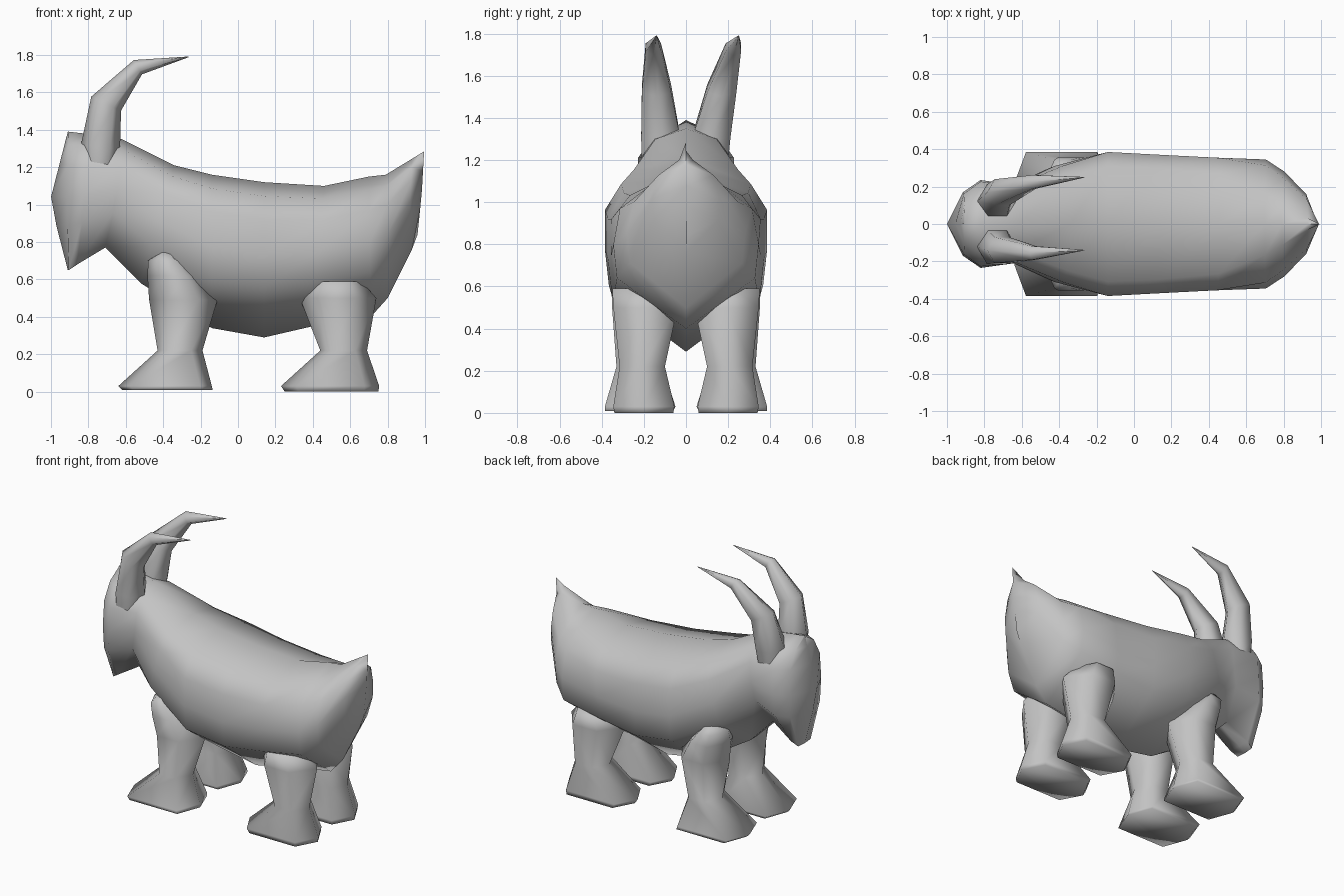
import bpy, bmesh, math
from mathutils import Vector

cube = bpy.data.objects.get("Cube")
if cube:
    bpy.data.objects.remove(cube, do_unlink=True)

grey = bpy.data.materials.new("plain grey")
grey.use_nodes = True
COLOUR = (0.55, 0.55, 0.55, 1)
grey.diffuse_color = COLOUR
grey.node_tree.nodes["Principled BSDF"].inputs["Base Color"].default_value = COLOUR


def loft(name, rings, angle, capped=True):
    """Skin a list of equal-length point rings into a closed solid."""
    bm = bmesh.new()
    loops = [[bm.verts.new(p) for p in ring] for ring in rings]
    n = len(loops[0])
    for a, b in zip(loops, loops[1:]):
        for i in range(n):
            j = (i + 1) % n
            bm.faces.new((a[i], a[j], b[j], b[i]))
    if capped:
        bm.faces.new(loops[0])
        bm.faces.new(loops[-1])
    bmesh.ops.remove_doubles(bm, verts=bm.verts, dist=0.0005)
    bmesh.ops.recalc_face_normals(bm, faces=bm.faces)
    mesh = bpy.data.meshes.new(name)
    bm.to_mesh(mesh)
    bm.free()
    mesh.materials.append(grey)
    obj = bpy.data.objects.new(name, mesh)
    bpy.context.collection.objects.link(obj)
    bpy.ops.object.select_all(action='DESELECT')
    obj.select_set(True)
    bpy.context.view_layer.objects.active = obj
    bpy.ops.object.shade_smooth_by_angle(angle=math.radians(angle))


# Body and head: half-section as (share of height from the top, share of width)
def body_ring(xt, zt, xb, zb, width, bulge, shoulder, base):
    section = [(0, 0), (0.09, shoulder), (0.24, min(1, 0.75 + 0.33 * shoulder)),
               (0.47, 1), (0.68, 0.95), (1, base), (1, 0)]
    half = []
    for f, w in section:
        x = xt + (xb - xt) * f + bulge * (1 - abs(2 * f - 1))
        half.append((x, w * width, zt + (zb - zt) * f))
    return half + [(x, -y, z) for x, y, z in half[-2:0:-1]]


# top x, top z, bottom x, bottom z, half width, sideways-point shift,
# shoulder width share, underside width share
BODY = [
    (-0.91, 1.39, -0.91, 0.65, 0.0, -0.095, 0.8, 0),
    (-0.905, 1.39, -0.905, 0.65, 0.17, -0.01, 0.6, 0.4),
    (-0.82, 1.38, -0.86, 0.68, 0.235, 0.02, 0.65, 0.35),
    (-0.62, 1.35, -0.71, 0.77, 0.21, 0.02, 0.7, 0.3),
    (-0.34, 1.21, -0.52, 0.58, 0.31, 0.0, 0.8, 0.12),
    (-0.14, 1.16, -0.14, 0.34, 0.385, 0.0, 0.8, 0),
    (0.14, 1.12, 0.14, 0.29, 0.37, 0.0, 0.8, 0),
    (0.46, 1.10, 0.40, 0.35, 0.355, 0.0, 0.75, 0),
    (0.70, 1.15, 0.71, 0.40, 0.345, 0.0, 0.48, 0),
    (0.79, 1.16, 0.80, 0.50, 0.28, 0.01, 0.4, 0),
    (0.93, 1.245, 0.93, 0.76, 0.16, -0.01, 0.2, 0),
    (0.995, 1.285, 0.96, 0.84, 0.0, 0.005, 0.2, 0),
]
loft("body", [body_ring(*r) for r in BODY], 75, capped=False)

# Legs: six-sided rings as (height, x min, x max, inner y, outer y, corner squareness)
LEGS = {
    "front": [(0.01, -0.62, -0.135, 0.06, 0.385, 0.75), (0.03, -0.64, -0.14, 0.05, 0.385, 0.75),
              (0.22, -0.43, -0.19, 0.11, 0.33, 0.5), (0.49, -0.475, -0.11, 0.05, 0.35, 0.45),
              (0.62, -0.485, -0.20, 0.05, 0.355, 0.45), (0.70, -0.48, -0.28, 0.10, 0.345, 0.45),
              (0.745, -0.42, -0.35, 0.15, 0.31, 0.5)],
    "back": [(0.0, 0.25, 0.75, 0.06, 0.34, 0.7), (0.03, 0.23, 0.755, 0.055, 0.345, 0.7),
             (0.22, 0.44, 0.69, 0.10, 0.315, 0.5), (0.50, 0.33, 0.74, 0.04, 0.345, 0.45),
             (0.59, 0.40, 0.66, 0.10, 0.35, 0.5)],
}
for place, sizes in LEGS.items():
    for side, s in (("left", 1), ("right", -1)):
        rings = []
        for z, x0, x1, y0, y1, c in sizes:
            hexagon = [(-1, 0), (-c, 1), (c, 1), (1, 0), (c, -1), (-c, -1)]
            rings.append([((x0 + x1) / 2 + u * (x1 - x0) / 2,
                           s * ((y0 + y1) / 2 + v * (y1 - y0) / 2), z) for u, v in hexagon])
        loft(f"{place}_leg_{side}", rings, 120)

# Horns: six-sided rings swept along a bent path, as (x, y, z, depth, half width)
HORNS = {
    "right_horn": [(-0.74, -0.12, 1.21, 0.085, 0.105), (-0.735, -0.12, 1.31, 0.105, 0.107),
                   (-0.705, -0.14, 1.54, 0.088, 0.08), (-0.535, -0.155, 1.735, 0.044, 0.042),
                   (-0.265, -0.14, 1.79, 0.002, 0.002)],
    "left_horn": [(-0.74, 0.115, 1.21, 0.085, 0.10), (-0.735, 0.12, 1.31, 0.105, 0.105),
                  (-0.705, 0.17, 1.54, 0.088, 0.08), (-0.535, 0.225, 1.735, 0.044, 0.042),
                  (-0.265, 0.25, 1.79, 0.002, 0.002)],
}
for name, path in HORNS.items():
    centres = [Vector(p[:3]) for p in path]
    rings = []
    for i, (c, p) in enumerate(zip(centres, path)):
        ahead = centres[min(i + 1, len(path) - 1)] - centres[max(i - 1, 0)]
        across = Vector((ahead.z, 0, -ahead.x)).normalized()
        rings.append([c + across * p[3] * math.cos(a) + Vector((0, p[4] * math.sin(a), 0))
                      for a in (k * math.pi / 3 for k in range(6))])
    loft(name, rings, 80)
